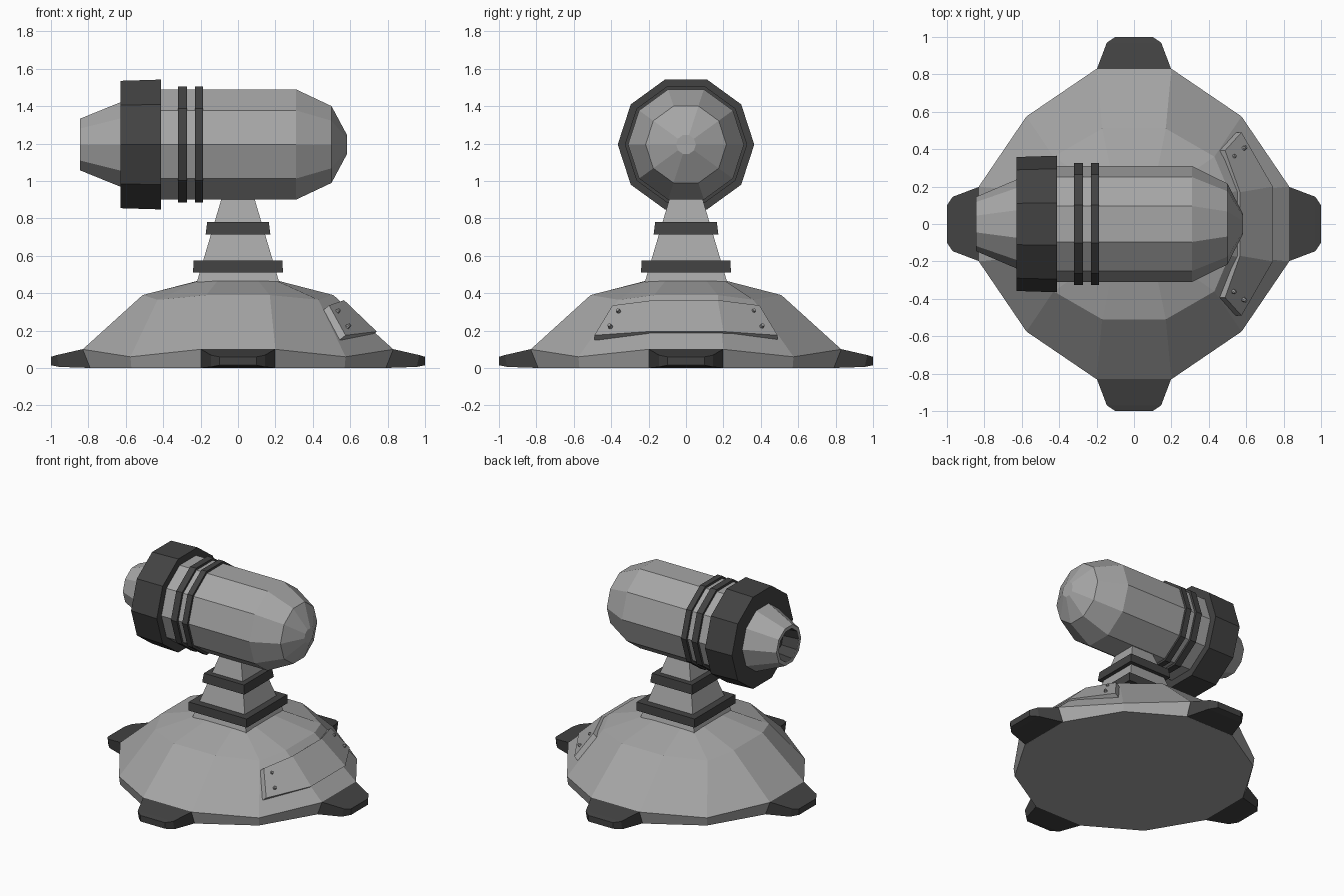
import bpy, bmesh, math
from mathutils import Vector, Matrix

if "Cube" in bpy.data.objects:
    bpy.data.objects.remove(bpy.data.objects["Cube"])


def material(name, v):
    m = bpy.data.materials.new(name)
    m.diffuse_color = (v, v, v, 1)
    m.use_nodes = True
    m.node_tree.nodes["Principled BSDF"].inputs["Base Color"].default_value = m.diffuse_color
    return m


GREY = material("light grey metal", 0.38)
DARK = material("dark grey metal", 0.055)


def loft(name, rings, mat, cap_start=True, cap_end=True):
    """Skin a list of equal-length point rings into one flat-shaded object."""
    bm = bmesh.new()
    vs = [[bm.verts.new(p) for p in r] for r in rings]
    n = len(rings[0])
    for a, b in zip(vs, vs[1:]):
        for i in range(n):
            j = (i + 1) % n
            bm.faces.new((a[i], a[j], b[j], b[i]))
    if cap_start:
        bm.faces.new(vs[0][::-1])
    if cap_end:
        bm.faces.new(vs[-1])
    bmesh.ops.recalc_face_normals(bm, faces=bm.faces)
    me = bpy.data.meshes.new(name)
    bm.to_mesh(me)
    bm.free()
    me.materials.append(mat)
    ob = bpy.data.objects.new(name, me)
    bpy.context.collection.objects.link(ob)
    return ob


def base_ring(end, half, zf, dx, dy, zd):
    """Twelve-point ring: a pair of points per side and one per diagonal."""
    return [(end, -half, zf), (end, half, zf), (dx, dy, zd),
            (half, end, zf), (-half, end, zf), (-dx, dy, zd),
            (-end, half, zf), (-end, -half, zf), (-dx, -dy, zd),
            (-half, -end, zf), (half, -end, zf), (dx, -dy, zd)]


def square(h, z):
    return [(-h, -h, z), (h, -h, z), (h, h, z), (-h, h, z)]


def barrel(name, profile, mat, caps=(True, True)):
    """Ten-sided lathe along x about the housing axis."""
    rings = [[(x, r * math.cos(k * math.tau / 10), 1.195 + r * math.sin(k * math.tau / 10))
              for k in range(10)] for x, r in profile]
    return loft(name, rings, mat, *caps)


# Domed base
loft("base_dome", [base_ring(0.79, 0.2, 0, 0.57, 0.57, 0),
                   base_ring(0.83, 0.2, 0.10, 0.575, 0.575, 0.06),
                   base_ring(0.51, 0.17, 0.39, 0.43, 0.36, 0.365),
                   base_ring(0.22, 0.11, 0.465, 0.21, 0.21, 0.465)], GREY)

# Four feet
for i in range(4):
    def section(xt, xb, h, zt, zb):
        return [(xb, -h, zb), (xb, h, zb), (xt, h, zt), (xt, -h, zt)]
    foot = loft("foot_%d" % (i + 1), [section(0.825, 0.78, 0.2, 0.102, 0),
                                      section(0.97, 0.955, 0.145, 0.069, 0.006),
                                      section(1.0, 1.0, 0.10, 0.06, 0.015)], DARK)
    foot.data.transform(Matrix.Rotation(i * math.pi / 2, 4, 'Z'))

# Square neck with two collars
loft("neck", [square(0.22, 0.46), square(0.075, 0.95)], GREY)
loft("lower_collar", [square(0.24, 0.512), square(0.238, 0.575)], DARK)
loft("upper_collar", [square(0.173, 0.714), square(0.165, 0.78)], DARK)

# Curved access plate on the right side
low = [(0.575, -0.49, 0.175), (0.742, -0.2, 0.195), (0.742, 0.2, 0.195), (0.575, 0.49, 0.175)]
top = [(0.487, -0.393, 0.335), (0.567, -0.17, 0.363), (0.567, 0.17, 0.363), (0.487, 0.393, 0.335)]
back = Vector((-0.05, 0, -0.04))
rings = []
for l, t in zip(low, top):
    l, t = Vector(l), Vector(t)
    rings.append([l, t, t + back, l + back])
loft("access_plate", rings, GREY)

# Rivets on the plate
for s in (-1, 1):
    for k, (x, y, z) in enumerate([(0.535, 0.362, 0.305), (0.592, 0.407, 0.225)]):
        bm = bmesh.new()
        bmesh.ops.create_cone(bm, cap_ends=True, segments=8, radius1=0.013, radius2=0.009, depth=0.022)
        n = Vector((0.75, 0.38 * s, 0.53))
        bm.transform(Matrix.Translation((x, y * s, z)) @ n.to_track_quat('Z', 'Y').to_matrix().to_4x4())
        me = bpy.data.meshes.new("rivet")
        bm.to_mesh(me)
        bm.free()
        me.materials.append(GREY)
        bpy.context.collection.objects.link(bpy.data.objects.new("plate_rivet", me))

# Housing, bands, collar and muzzle
barrel("housing", [(-0.42, 0.31), (0.31, 0.31), (0.5, 0.216), (0.583, 0.053)], GREY)
barrel("front_band", [(-0.322, 0.327), (-0.274, 0.327)], DARK)
barrel("rear_band", [(-0.23, 0.327), (-0.188, 0.327)], DARK)
barrel("heavy_collar", [(-0.628, 0.358), (-0.412, 0.365)], DARK)
barrel("muzzle", [(-0.62, 0.241), (-0.845, 0.145), (-0.845, 0.118), (-0.73, 0.105)], GREY, (True, False))
barrel("muzzle_bore", [(-0.843, 0.1175), (-0.73, 0.104), (-0.725, 0.104), (-0.72, 0.001)], DARK, (False, True))
bore = bpy.data.objects["muzzle_bore"]
bore.data.flip_normals()
# make the bore face the opening
if sum(p.normal.x * p.area for p in bore.data.polygons) > 0:
    bore.data.flip_normals()
